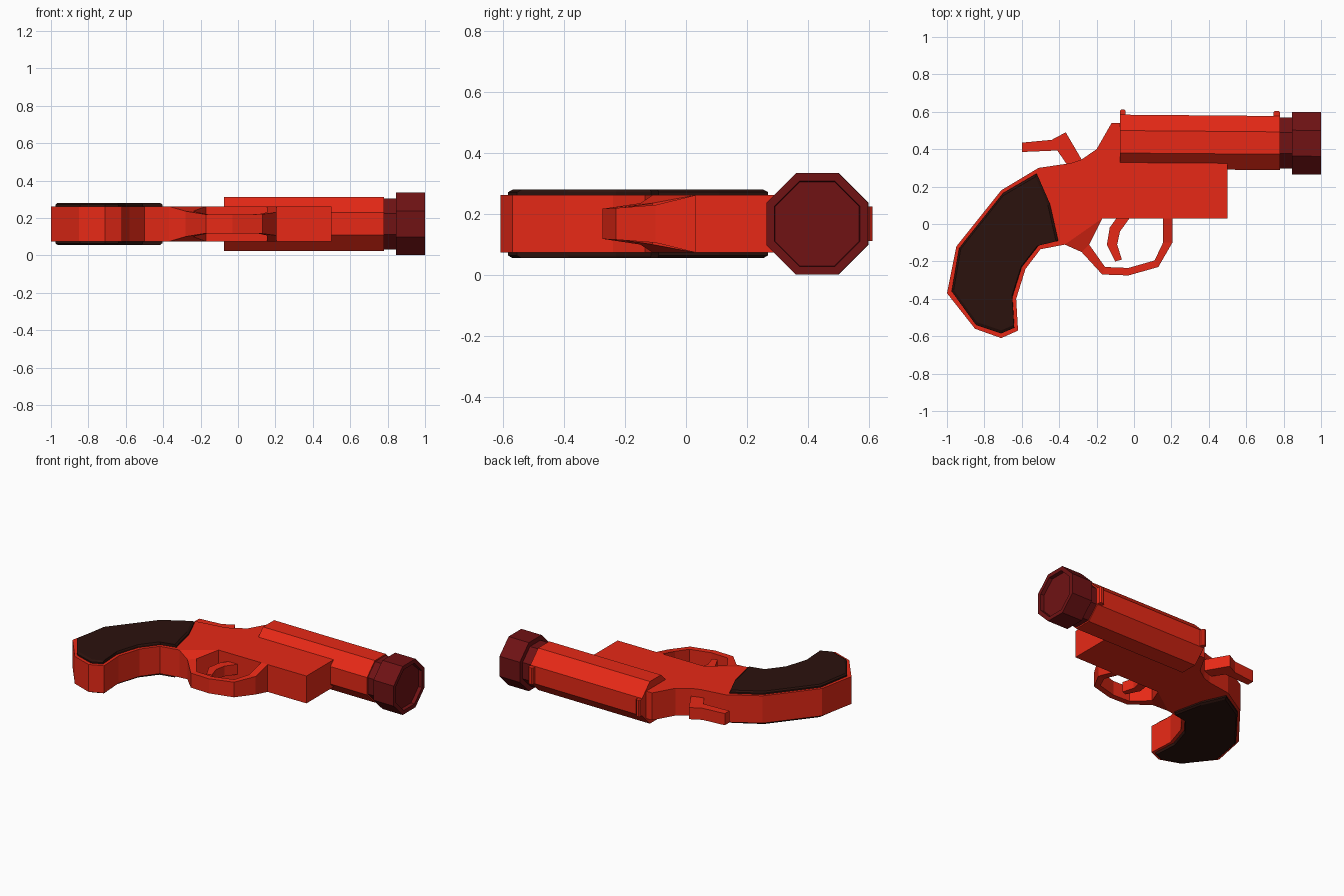
import bpy, bmesh, math
from mathutils import Vector

if "Cube" in bpy.data.objects:
    bpy.data.objects.remove(bpy.data.objects["Cube"])

ZC = 0.168  # height of the symmetry plane


def material(name, rgb):
    m = bpy.data.materials.new(name)
    m.diffuse_color = (*rgb, 1)
    m.use_nodes = True
    m.node_tree.nodes["Principled BSDF"].inputs["Base Color"].default_value = m.diffuse_color
    return m


RED = material("red_plastic", (0.8, 0.022, 0.008))
MAROON = material("dark_red", (0.16, 0.006, 0.007))
BROWN = material("dark_grip", (0.024, 0.006, 0.004))


def finish(bm, name, mat):
    bmesh.ops.recalc_face_normals(bm, faces=bm.faces)
    me = bpy.data.meshes.new(name)
    bm.to_mesh(me)
    bm.free()
    me.materials.append(mat)
    ob = bpy.data.objects.new(name, me)
    bpy.context.collection.objects.link(ob)
    return ob


def loft(name, rings, mat, caps=True):
    """Skin a list of closed rings of points."""
    bm = bmesh.new()
    vs = [[bm.verts.new(p) for p in r] for r in rings]
    n = len(vs[0])
    for a, b in zip(vs, vs[1:]):
        for i in range(n):
            j = (i + 1) % n
            bm.faces.new((a[i], a[j], b[j], b[i]))
    if caps:
        bm.faces.new(vs[0])
        bm.faces.new(vs[-1])
    return finish(bm, name, mat)


def plate(name, pts, h, mat):
    """Outline in the xy plane, extruded h either side of the symmetry plane."""
    return loft(name, [[(x, y, ZC + s * h) for x, y in pts] for s in (-1, 1)], mat)


def tube(name, sections, mat):
    """Octagonal turned part along x; each section is (x, apothem)."""
    rings = []
    for x, ap in sections:
        cy = 0.439 - 0.008 * x  # barrel droops very slightly
        r = ap / math.cos(math.pi / 8)
        angles = [math.pi / 8 + k * math.pi / 4 for k in range(8)]
        rings.append([(x, cy + r * math.cos(a), ZC + r * math.sin(a)) for a in angles])
    return loft(name, rings, mat)


# Frame and grip core
plate("frame", [
    (-1, -0.37), (-0.85, -0.56), (-0.71, -0.61), (-0.62, -0.57), (-0.63, -0.40),
    (-0.58, -0.24), (-0.50, -0.135), (-0.37, -0.11), (-0.17, 0.03), (0.50, 0.03),
    (0.50, 0.325), (-0.05, 0.33), (-0.05, 0.54), (-0.12, 0.54), (-0.20, 0.40),
    (-0.28, 0.345), (-0.34, 0.325), (-0.51, 0.30), (-0.71, 0.18), (-0.95, -0.12)],
    0.094, RED)

# Trigger guard: outer point, inner point, half width
guard = [
    ((-0.37, -0.11), (-0.17, 0.03), 0.094), ((-0.28, -0.15), (-0.24, -0.11), 0.068),
    ((-0.17, -0.27), (-0.155, -0.23), 0.05), ((-0.03, -0.275), (-0.03, -0.235), 0.05),
    ((0.13, -0.23), (0.11, -0.195), 0.052), ((0.205, -0.10), (0.155, -0.10), 0.062),
    ((0.205, 0.03), (0.155, 0.03), 0.094)]
loft("trigger_guard", [[(*o, ZC - h), (*i, ZC - h), (*i, ZC + h), (*o, ZC + h)]
                       for o, i, h in guard], RED)

# Trigger and hammer
plate("trigger", [
    (-0.01, 0.05), (-0.075, -0.04), (-0.09, -0.11), (-0.065, -0.19), (-0.10, -0.20),
    (-0.145, -0.11), (-0.13, -0.02), (-0.08, 0.05)], 0.035, RED)
plate("hammer", [
    (-0.60, 0.385), (-0.41, 0.393), (-0.36, 0.32), (-0.30, 0.28), (-0.25, 0.31),
    (-0.28, 0.345), (-0.365, 0.49), (-0.44, 0.45), (-0.60, 0.435)], 0.04, RED)

# Grip panels, one on each side, with a small chamfer
panel = [(-0.975, -0.36), (-0.845, -0.54), (-0.71, -0.585), (-0.64, -0.555),
         (-0.65, -0.39), (-0.60, -0.23), (-0.51, -0.115), (-0.405, -0.09),
         (-0.45, 0.11), (-0.52, 0.27), (-0.70, 0.165), (-0.935, -0.13)]
mid = Vector((-0.70, -0.17))
inner = [mid + (Vector(p) - mid) * 0.96 for p in panel]
for side, s in (("left", 1), ("right", -1)):
    loft("grip_panel_" + side, [[(x, y, ZC + s * h) for x, y in ring] for ring, h in
                                ((panel, 0.08), (panel, 0.104), (inner, 0.113))], BROWN)

# Barrel, with neck and recessed muzzle ring
tube("barrel", [(-0.075, 0.145), (0.78, 0.1445)], RED)
tube("muzzle_neck", [(0.77, 0.136), (0.86, 0.136)], MAROON)
tube("muzzle_ring", [(0.845, 0.167), (1.0, 0.167), (1.0, 0.14), (0.975, 0.138)], MAROON)

# Sights on top of the barrel
for name, x0, x1, y1 in (("rear_sight", -0.075, -0.045, 0.613),
                         ("front_sight", 0.745, 0.78, 0.605)):
    plate(name, [(x0, 0.55), (x1, 0.55), (x1, y1 - 0.008), (x1 - 0.008, y1),
                 (x0 + 0.008, y1), (x0, y1 - 0.008)], 0.057, RED)
